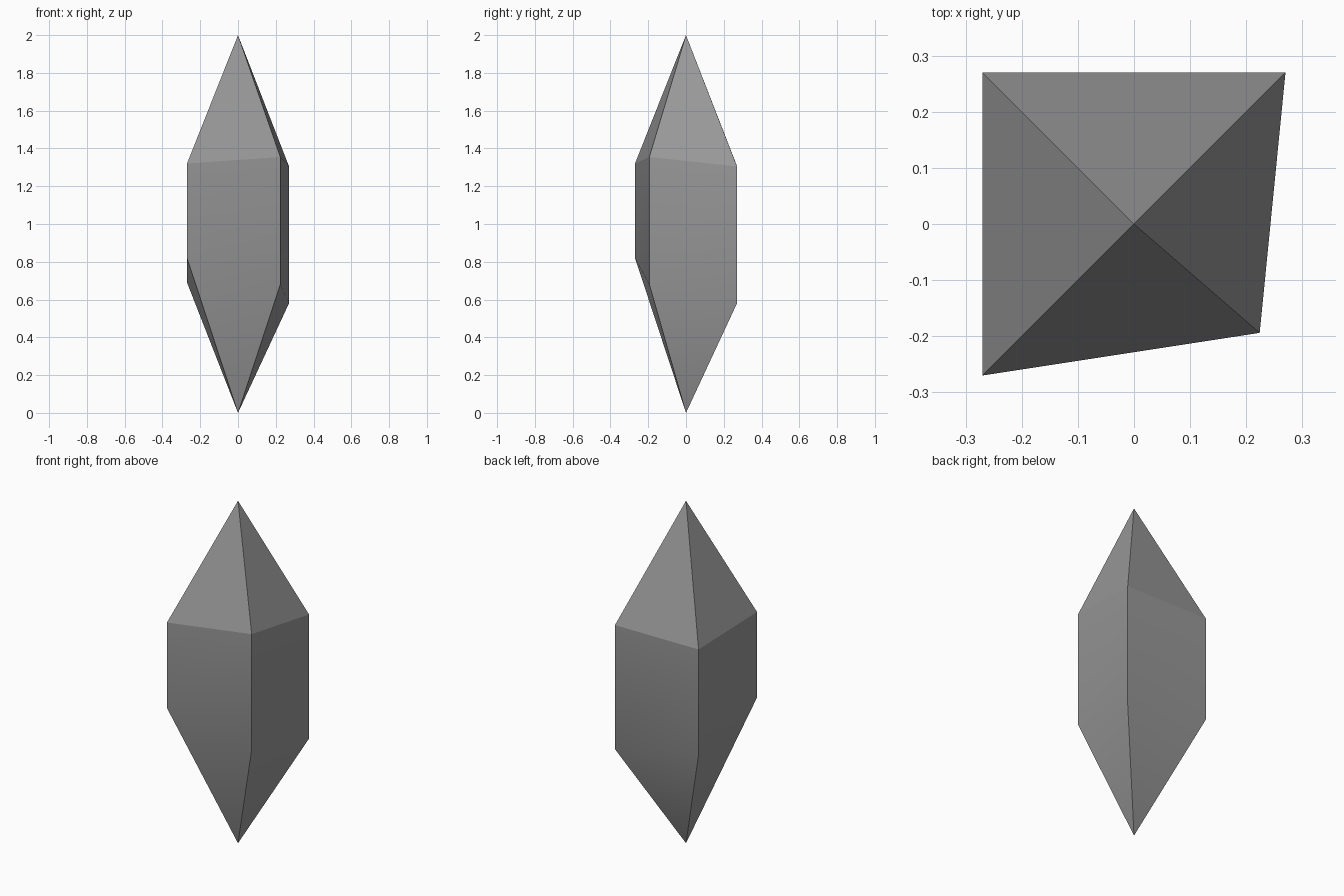
import bpy, bmesh

old = bpy.data.objects.get("Cube")
if old:
    bpy.data.objects.remove(old, do_unlink=True)

# Stone material
grey = (0.32, 0.32, 0.32, 1)
stone = bpy.data.materials.new("grey stone")
stone.use_nodes = True
stone.diffuse_color = grey
shader = stone.node_tree.nodes["Principled BSDF"]
shader.inputs["Base Color"].default_value = grey
shader.inputs["Roughness"].default_value = 0.8

# Four uneven corner posts of the crystal: x, y, bottom, top
corners = [(-0.27, -0.27, 0.82, 1.32), (0.224, -0.194, 0.68, 1.355),
           (0.27, 0.27, 0.58, 1.305), (-0.27, 0.27, 0.69, 1.307)]

bm = bmesh.new()
tip = bm.verts.new((0, 0, 2))
base = bm.verts.new((0, 0, 0))
low = [bm.verts.new((x, y, b)) for x, y, b, t in corners]
high = [bm.verts.new((x, y, t)) for x, y, b, t in corners]

# Upper point, upright sides and lower point
for i in range(4):
    j = (i + 1) % 4
    bm.faces.new((high[i], high[j], tip))
    bm.faces.new((low[i], low[j], high[j], high[i]))
    bm.faces.new((low[j], low[i], base))
bmesh.ops.recalc_face_normals(bm, faces=bm.faces)

# Crisp corners and shoulder, soft blend from sides to lower point
for face in bm.faces:
    face.smooth = True
lower_belt = set(low)
for edge in bm.edges:
    edge.smooth = set(edge.verts) <= lower_belt

mesh = bpy.data.meshes.new("crystal")
bm.to_mesh(mesh)
bm.free()
mesh.materials.append(stone)
crystal = bpy.data.objects.new("crystal", mesh)
bpy.context.scene.collection.objects.link(crystal)
